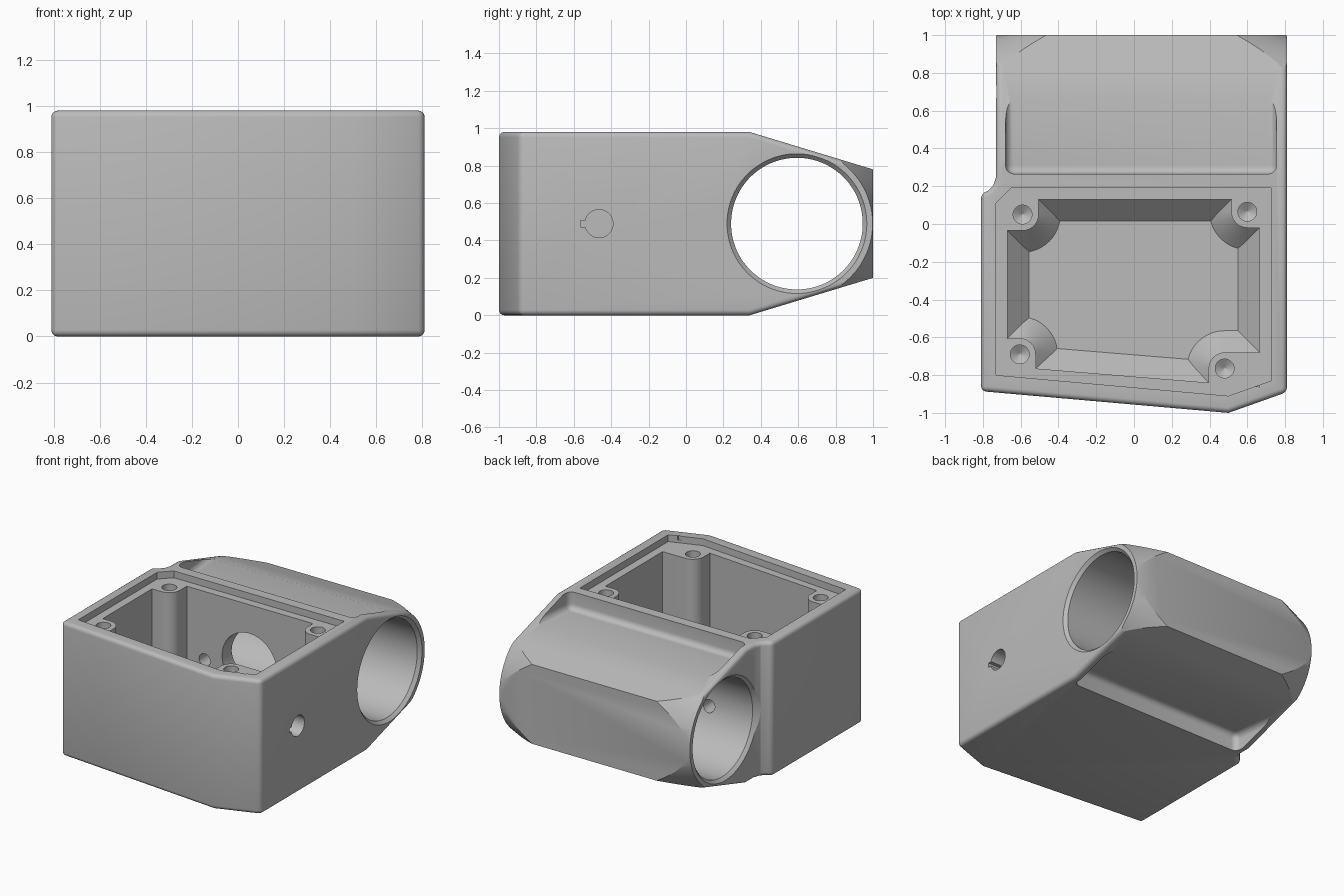
import bpy, bmesh, math
from mathutils import Vector

if "Cube" in bpy.data.objects:
    bpy.data.objects.remove(bpy.data.objects["Cube"])

H = 0.98                                # body height
TUBE_Y, TUBE_Z, TUBE_R = 0.593, 0.49, 0.352
FLOOR, LEDGE, FLARE = 0.09, 0.93, 0.115

grey = bpy.data.materials.new("light grey")
grey.diffuse_color = (0.5, 0.5, 0.5, 1)
grey.use_nodes = True
grey.node_tree.nodes["Principled BSDF"].inputs["Base Color"].default_value = grey.diffuse_color


def loft(name, rings):
    """Solid through a list of closed rings with equal point counts."""
    bm = bmesh.new()
    vr = [[bm.verts.new(p) for p in r] for r in rings]
    n = len(vr[0])
    for a, b in zip(vr, vr[1:]):
        for i in range(n):
            j = (i + 1) % n
            bm.faces.new((a[i], a[j], b[j], b[i]))
    bm.faces.new(vr[0][::-1])
    bm.faces.new(vr[-1])
    bmesh.ops.recalc_face_normals(bm, faces=bm.faces)
    me = bpy.data.meshes.new(name)
    bm.to_mesh(me)
    bm.free()
    me.materials.append(grey)
    ob = bpy.data.objects.new(name, me)
    bpy.context.collection.objects.link(ob)
    return ob


def plan_prism(name, pts, z0, z1):
    return loft(name, [[(x, y, z) for x, y in pts] for z in (z0, z1)])


def side_prism(name, pts, x0, x1):
    return loft(name, [[(x, y, z) for y, z in pts] for x in (x0, x1)])


def lathe(name, profile, origin, axis, n=96):
    """Solid of revolution; profile is (distance along axis, radius)."""
    ax = Vector(axis)
    u = ax.orthogonal().normalized()
    v = ax.cross(u)
    o = Vector(origin)
    ang = [2 * math.pi * (i + 0.5) / n for i in range(n)]
    return loft(name, [[o + ax * d + (u * math.cos(t) + v * math.sin(t)) * r for t in ang]
                       for d, r in profile])


def apply(ob, mod):
    bpy.context.view_layer.objects.active = ob
    bpy.ops.object.modifier_apply(modifier=mod.name)


def combine(ob, tool, op):
    m = ob.modifiers.new("bool", 'BOOLEAN')
    m.operation, m.solver, m.object = op, 'EXACT', tool
    apply(ob, m)
    bpy.data.objects.remove(tool)


def bevel(ob, width, segments=4, angle=0.5):
    m = ob.modifiers.new("bevel", 'BEVEL')
    m.width, m.segments, m.angle_limit = width, segments, angle
    m.limit_method, m.use_clamp_overlap = 'ANGLE', False
    apply(ob, m)


# Outer body: plan outline crossed with the tapered side outline
body = plan_prism("housing", [
    (-0.81, -0.885), (0.5, -1.0), (0.81, -0.89), (0.81, 1.2), (-0.73, 1.2),
    (-0.73, 0.25), (-0.745, 0.205), (-0.775, 0.175), (-0.81, 0.16)], -0.2, 1.2)
s = 0.2 / 0.66
combine(body, side_prism("side_outline", [
    (-1.3, 0), (0.34, 0), (1.3, 0.96 * s), (1.3, H - 0.96 * s), (0.34, H), (-1.3, H)],
    -1.2, 1.2), 'INTERSECT')
bevel(body, 0.028)

# Flat back and cone-trimmed tube ends
combine(body, side_prism("back_trim", [(-1.5, -1), (1.0, -1), (1.0, 2), (-1.5, 2)],
                         -1.3, 1.3), 'INTERSECT')
trim = lathe("cone_trim", [(-0.85, 0.362), (-0.17, 0.605), (0.25, 0.605), (0.93, 0.362)],
             (0, TUBE_Y, TUBE_Z), (1, 0, 0))
combine(trim, side_prism("front_keep", [(-1.2, -0.3), (TUBE_Y, -0.3), (TUBE_Y, 1.3),
                                        (-1.2, 1.3)], -1, 1), 'UNION')
combine(body, trim, 'INTERSECT')

# Finger recesses above and below the tube
for flip in (False, True):
    pts = [(0.265, 0.85), (0.9, 0.903), (0.9, 1.3), (0.265, 1.3)]
    if flip:
        pts = [(y, H - z) for y, z in pts]
    recess = side_prism("recess", pts, -0.68, 0.755)
    bevel(recess, 0.045, 5)
    combine(body, recess, 'DIFFERENCE')

# Inner cavity with a chamfered floor
top = [(-0.67, -0.753), (0.665, -0.862), (0.665, 0.13), (-0.67, 0.13)]
low = [(-0.555, -0.647), (0.55, -0.738), (0.55, 0.015), (-0.555, 0.015)]
combine(body, loft("cavity", [[(x, y, z) for x, y in ring] for ring, z in
        ((low, FLOOR), (top, FLOOR + FLARE), (top, 1.2))]), 'DIFFERENCE')

# Corner screw posts: centre, direction to corner, reach to the walls
posts = [(-0.59, 0.05, -1, 1, 0.13, 0.13), (0.60, 0.065, 1, 1, 0.13, 0.12),
         (-0.605, -0.69, -1, -1, 0.13, 0.13), (0.48, -0.765, 1, -1, 0.21, 0.13)]
for cx, cy, sx, sy, ex, ey in posts:
    def outline(r):
        arc = [(cx - sx * r * math.cos(t), cy - sy * r * math.sin(t))
               for t in (math.pi / 2 * i / 12 for i in range(13))]
        return [(cx - sx * r, cy + sy * ey)] + arc + [
            (cx + sx * ex, cy - sy * r), (cx + sx * ex, cy + sy * ey)]
    post = loft("post", [[(x, y, z) for x, y in outline(r)] for r, z in
                ((0.22, FLOOR - 0.02), (0.085, FLOOR + FLARE), (0.085, LEDGE + 0.02))])
    combine(body, post, 'UNION')

# Lid ledge around the opening
combine(body, plan_prism("ledge", [
    (-0.73, -0.80), (0.5, -0.91), (0.725, -0.83), (0.725, 0.19), (-0.65, 0.19),
    (-0.73, 0.11)], LEDGE, 1.2), 'DIFFERENCE')

# Screw holes with conical bottoms
for cx, cy, *_ in posts:
    combine(body, lathe("screw_hole", [(-0.38, 0.004), (-0.35, 0.05), (0.1, 0.05)],
                        (cx, cy, LEDGE), (0, 0, 1), 32), 'DIFFERENCE')

# Tube bore with chamfered rims
combine(body, lathe("bore", [(-0.78, 0.421), (-0.707, TUBE_R), (0.787, TUBE_R),
                             (0.86, 0.421)], (0, TUBE_Y, TUBE_Z), (1, 0, 0)), 'DIFFERENCE')

# Passages from cavity to bore
for x, z, r in ((0.0, 0.5, 0.22), (-0.36, 0.43, 0.045)):
    combine(body, lathe("passage", [(0.05, r), (0.5, r)], (x, 0, z), (0, 1, 0), 48),
            'DIFFERENCE')

# Keyed socket in the right wall
combine(body, lathe("socket", [(0.6, 0.075), (0.9, 0.075)], (0, -0.465, 0.49),
                    (1, 0, 0), 48), 'DIFFERENCE')
combine(body, side_prism("key_slot", [(-0.565, 0.473), (-0.5, 0.473), (-0.5, 0.507),
                                      (-0.565, 0.507)], 0.6, 0.9), 'DIFFERENCE')

# Smooth shading with sharp edges kept
bpy.ops.object.select_all(action='DESELECT')
body.select_set(True)
bpy.context.view_layer.objects.active = body
bpy.ops.object.shade_smooth_by_angle(angle=math.radians(25))
